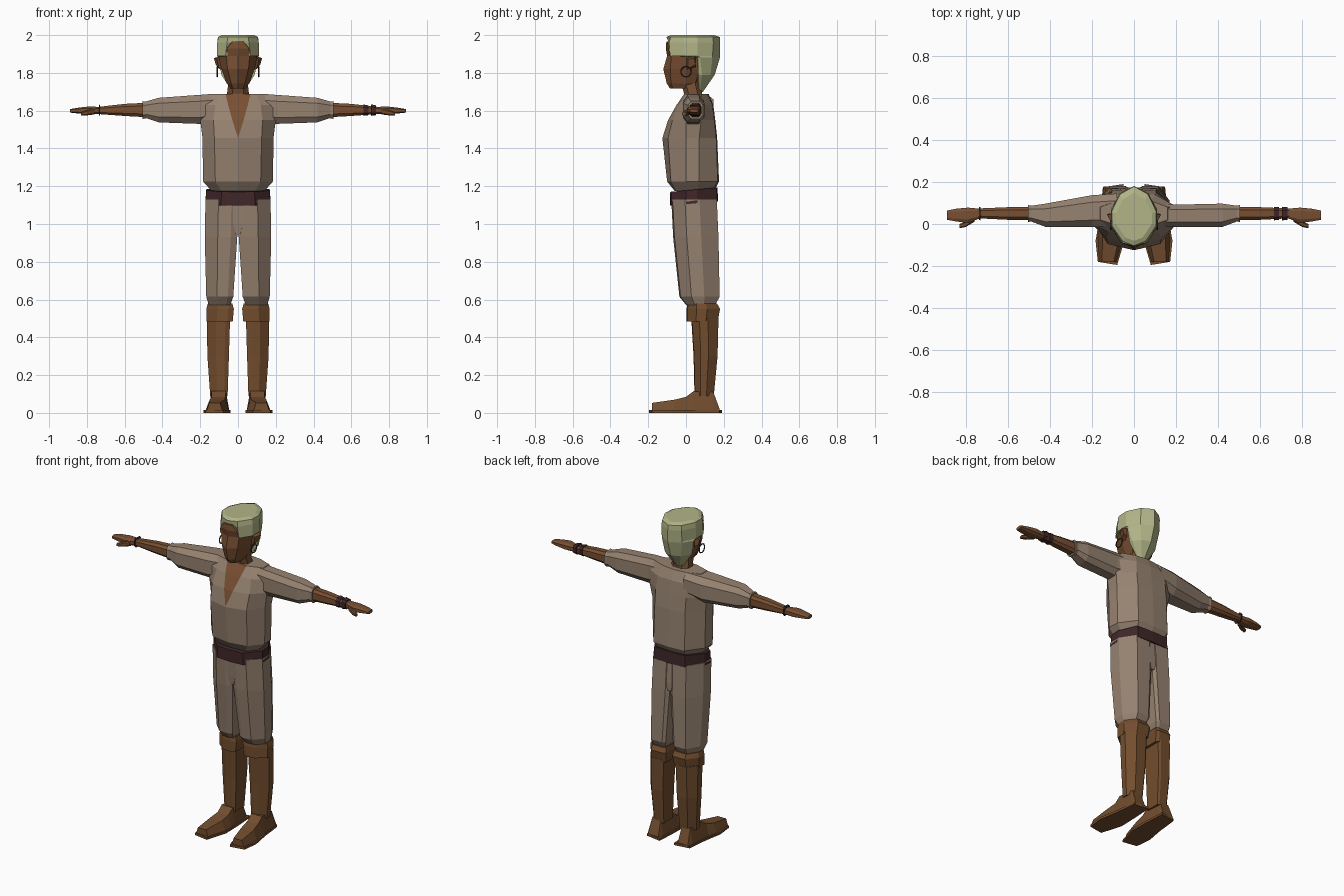
import bpy, bmesh, math


def material(name, rgb):
    """Flat colour from sRGB 0-255 values."""
    m = bpy.data.materials.new(name)
    lin = [((c / 255 + 0.055) / 1.055) ** 2.4 for c in rgb]
    m.diffuse_color = (*lin, 1)
    return m


CLOTH = material("tan_cloth", (150, 130, 112))
SKIN = material("brown_skin", (120, 79, 50))
LEATHER = material("boot_leather", (114, 77, 46))
BELT = material("dark_belt", (64, 38, 40))
HAIR = material("pale_green_hair", (178, 181, 136))
METAL = material("dark_metal", (58, 50, 46))


def loft(name, rings, mat, mat2=None, rule=None):
    """Skin equal-length rings of points, closing both ends."""
    bm = bmesh.new()
    loops = [[bm.verts.new(p) for p in r] for r in rings]
    n = len(rings[0])
    for a, b in zip(loops, loops[1:]):
        for i in range(n):
            j = (i + 1) % n
            bm.faces.new((a[i], a[j], b[j], b[i]))
    bm.faces.new(loops[0])
    bm.faces.new(loops[-1])
    bmesh.ops.remove_doubles(bm, verts=bm.verts, dist=0.0005)
    bmesh.ops.recalc_face_normals(bm, faces=bm.faces)
    me = bpy.data.meshes.new(name)
    me.materials.append(mat)
    if mat2:
        me.materials.append(mat2)
        for f in bm.faces:
            f.material_index = int(rule(f))
    bm.to_mesh(me)
    bm.free()
    ob = bpy.data.objects.new(name, me)
    bpy.context.collection.objects.link(ob)
    return ob


def octagon(a0, a1, b0, b1, c):
    """Chamfered rectangle in two axes."""
    u, v = (a1 - a0) * c, (b1 - b0) * c
    return [(a0 + u, b0), (a1 - u, b0), (a1, b0 + v), (a1, b1 - v),
            (a1 - u, b1), (a0 + u, b1), (a0, b1 - v), (a0, b0 + v)]


def ring_z(z, x0, x1, y0, y1, c=0.25):
    return [(x, y, z) for x, y in octagon(x0, x1, y0, y1, c)]


def ring_x(x, y0, y1, z0, z1, s=1, c=0.22):
    return [(s * x, y, z) for y, z in octagon(y0, y1, z0, z1, c)]


def ring_leg(z, i, o, y0, y1, s):
    """Leg section: flat inside, rounded towards the outer back corner."""
    w, d = o - i, y1 - y0
    pts = [(i, y0 + .07 * d), (i + .2 * w, y0), (i + .6 * w, y0 + .03 * d),
           (o, y0 + .3 * d), (o, y0 + .62 * d), (i + .66 * w, y1), (i + .12 * w, y1),
           (i, y1 - .06 * d)]
    return [(s * x, y, z) for x, y in pts]


def mirrored(z, half, tilt=0):
    """Full horizontal ring from its right half, listed front to back."""
    left = [(-x, y) for x, y in reversed(half[:-1])]
    return [(x, y, z + tilt * y) for x, y in half + left]


# Shirt with an open V at the chest
shirt = [
    (1.175, [(0, -.06), (.09, -.055), (.14, .0), (.14, .06), (.09, .14), (0, .15)]),
    (1.225, [(0, -.10), (.12, -.08), (.185, 0), (.18, .07), (.108, .168), (0, .175)]),
    (1.455, [(0, -.125), (.125, -.095), (.188, 0), (.185, .07), (.105, .16), (0, .165)]),
    (1.55, [(.03, -.095), (.13, -.072), (.2, 0), (.2, .08), (.105, .15), (0, .155)]),
    (1.63, [(.052, -.05), (.12, -.04), (.2, 0), (.2, .085), (.1, .14), (0, .145)]),
    (1.688, [(.066, -.01), (.1, 0), (.16, .02), (.16, .08), (.08, .11), (0, .12)]),
]
loft("shirt", [mirrored(z, h) for z, h in shirt], CLOTH, SKIN,
     lambda f: all(abs(v.co.x) < .08 and v.co.y < 0 and v.co.z > 1.45 for v in f.verts))

# Belt and trouser seat
waist = [(0, -.085), (.09, -.08), (.173, 0), (.173, .06), (.11, .165), (0, .17)]
loft("belt", [mirrored(1.105, waist, .09),
              mirrored(1.178, [(x * .975, y * .98) for x, y in waist], .09)], BELT)
loft("trouser_seat", [ring_z(.945, -.012, .012, -.06, .166, .05),
                      ring_z(1.0, -.03, .03, -.066, .167, .05),
                      ring_z(1.13, -.085, .085, -.075, .16, .05)], CLOTH)

# Neck
loft("neck", [ring_z(1.6, -.065, .065, -.02, .1), ring_z(1.69, -.058, .058, -.01, .085),
              ring_z(1.76, -.05, .05, -.03, .07)], SKIN)

# Head
head = [
    (1.718, [(0, -.085), (.028, -.07), (.04, 0), (.03, .04), (0, .04)]),
    (1.745, [(0, -.102), (.036, -.08), (.06, 0), (.05, .05), (0, .06)]),
    (1.82, [(0, -.12), (.055, -.083), (.088, 0), (.08, .07), (0, .1)]),
    (1.89, [(0, -.1), (.062, -.078), (.102, 0), (.09, .07), (0, .12)]),
    (1.93, [(0, -.107), (.058, -.094), (.095, -.005), (.09, .07), (0, .12)]),
    (1.965, [(0, -.104), (.03, -.098), (.04, 0), (.05, .07), (0, .1)]),
]
loft("head", [mirrored(z, h) for z, h in head], SKIN)

# Flat-topped hair that narrows to a point at the nape
hair = [
    (1.70, [(0, .06), (.015, .065), (.03, .07), (.03, .075), (.015, .085), (0, .09)]),
    (1.79, [(0, .06), (.05, .06), (.088, .065), (.085, .085), (.055, .13), (0, .152)]),
    (1.882, [(0, .06), (.05, .06), (.103, .062), (.108, .075), (.07, .14), (0, .18)]),
    (1.889, [(0, -.05), (.066, -.084), (.11, -.015), (.11, .06), (.07, .14), (0, .181)]),
    (1.96, [(0, -.09), (.058, -.09), (.11, -.01), (.11, .06), (.07, .145), (0, .181)]),
    (1.99, [(0, -.104), (.054, -.082), (.104, -.01), (.106, .06), (.066, .142), (0, .179)]),
    (2.0, [(0, -.08), (.04, -.065), (.085, 0), (.085, .05), (.055, .115), (0, .15)]),
]
loft("hair", [mirrored(z, h) for z, h in hair], HAIR)

for s, side in ((1, "right"), (-1, "left")):
    back = .1 if s > 0 else .145     # one sleeve hangs fuller at the back

    # Sleeve and turned cuff
    loft(f"{side}_sleeve", [ring_x(.08, -.01, back, 1.56, 1.688, s),
                            ring_x(.2, -.015, back - .008, 1.53, 1.684, s),
                            ring_x(.42, -.014, .097, 1.538, 1.668, s),
                            ring_x(.49, .012, .087, 1.562, 1.648, s)], CLOTH)
    loft(f"{side}_cuff", [ring_x(.475, .013, .086, 1.562, 1.645, s),
                          ring_x(.505, .01, .09, 1.556, 1.65, s)], CLOTH)

    # Forearm, hand and thumb
    loft(f"{side}_forearm", [ring_x(.48, .018, .082, 1.565, 1.642, s),
                             ring_x(.6, .02, .08, 1.572, 1.636, s),
                             ring_x(.74, .027, .074, 1.582, 1.62, s)], SKIN)
    loft(f"{side}_hand", [ring_x(.735, .026, .073, 1.582, 1.62, s),
                          ring_x(.79, .005, .078, 1.58, 1.622, s),
                          ring_x(.845, .012, .073, 1.585, 1.616, s),
                          ring_x(.89, .02, .064, 1.59, 1.608, s)], SKIN)
    loft(f"{side}_thumb", [ring_x(.76, .01, .04, 1.58, 1.612, s),
                           ring_x(.80, -.014, .012, 1.575, 1.602, s),
                           ring_x(.83, -.02, 0, 1.574, 1.592, s)], SKIN)

    # Bracelets
    for i, (x0, x1) in enumerate([(.665, .69), (.705, .73)] if s > 0 else [(.73, .737)]):
        loft(f"{side}_bracelet_{i + 1}", [ring_x(x0, .017, .082, 1.573, 1.633, s),
                                          ring_x(x1, .02, .08, 1.576, 1.628, s)], BELT)

    # Ear and hoop earring
    loft(f"{side}_ear", [[(s * .075, 0, 1.815), (s * .095, .05, 1.83),
                          (s * .095, .05, 1.89), (s * .09, -.005, 1.885)],
                         [(s * .1, .01, 1.82), (s * .118, .05, 1.845),
                          (s * .128, .045, 1.878), (s * .11, .01, 1.872)]], SKIN)
    bpy.ops.mesh.primitive_torus_add(
        major_segments=14, minor_segments=5, major_radius=.027, minor_radius=.0035,
        location=(s * .11, 0, 1.806), rotation=(0, math.pi / 2, 0))
    hoop = bpy.context.object
    hoop.name = f"{side}_earring"
    hoop.data.materials.append(METAL)

    # Trouser leg
    loft(f"{side}_trouser_leg", [ring_leg(.572, .04, .155, .0, .155, s),
                                 ring_leg(.615, .025, .168, -.035, .178, s),
                                 ring_leg(.93, .004, .176, -.068, .172, s),
                                 ring_leg(1.13, 0, .172, -.078, .163, s)], CLOTH)

    # Boot shaft with folded top
    loft(f"{side}_boot_shaft", [ring_leg(.09, .055, .147, .045, .147, s),
                                ring_leg(.3, .048, .162, .04, .167, s),
                                ring_leg(.5, .042, .165, .028, .172, s)], LEATHER)
    loft(f"{side}_boot_top", [ring_leg(.485, .028, .166, .003, .168, s),
                              ring_leg(.55, .022, .168, .003, .18, s),
                              ring_leg(.578, .03, .16, .008, .165, s)], LEATHER)

    # Boot foot: heel to toe, x range, top height, top inset
    foot = [(.178, .06, .145, .02, .008), (.145, .055, .15, .11, .018),
            (.04, .05, .155, .115, .014), (0, .045, .162, .085, .022),
            (-.06, .045, .175, .07, .025), (-.18, .08, .168, .053, .016)]
    loft(f"{side}_boot_foot", [[(s * a, y, .005), (s * b, y, .005),
                                (s * (b - i), y, h), (s * (a + i), y, h)]
                               for y, a, b, h, i in foot], LEATHER)

    # Sole
    outline = [(.05, .19), (.148, .175), (.162, .04), (.183, -.08), (.172, -.18),
               (.08, -.195), (.04, -.06), (.043, .06)]
    loft(f"{side}_boot_sole", [[(s * x, y, z) for x, y in outline] for z in (0, .014)], LEATHER)
